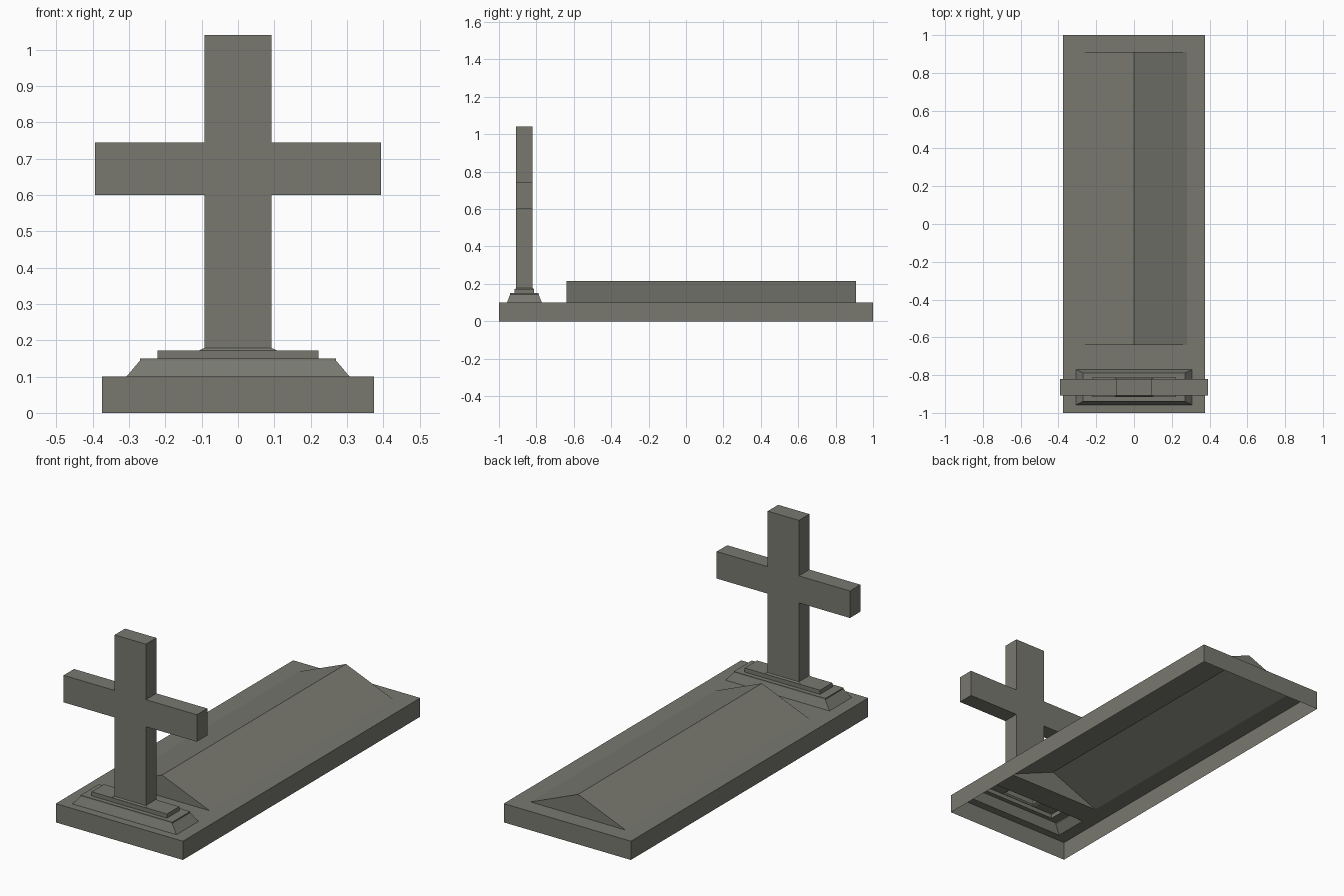
import bpy, bmesh

if "Cube" in bpy.data.objects:
    bpy.data.objects.remove(bpy.data.objects["Cube"])

stone = bpy.data.materials.new("weathered_grey_stone")
stone.diffuse_color = (0.188, 0.190, 0.162, 1)
stone.use_nodes = True
stone.node_tree.nodes["Principled BSDF"].inputs["Base Color"].default_value = stone.diffuse_color


def finish(name, bm):
    bmesh.ops.remove_doubles(bm, verts=bm.verts, dist=0.0001)
    mesh = bpy.data.meshes.new(name)
    bm.to_mesh(mesh)
    bm.free()
    mesh.materials.append(stone)
    obj = bpy.data.objects.new(name, mesh)
    bpy.context.collection.objects.link(obj)
    return obj


def loft(bm, sections):
    """Skin a stack of rectangles (half width, y min, y max, z) with open ends."""
    rows = []
    for w, y0, y1, z in sections:
        rows.append([bm.verts.new(p) for p in
                     ((-w, y0, z), (w, y0, z), (w, y1, z), (-w, y1, z))])
    for a, b in zip(rows, rows[1:]):
        for i in range(4):
            j = (i + 1) % 4
            bm.faces.new((a[i], a[j], b[j], b[i]))


W, TOP = 0.375, 0.10
MOUND = (0.28, -0.64, 0.91, TOP)
PLINTH = (0.307, -0.957, -0.771, TOP)
YC, D = -0.864, 0.044          # cross centre and half depth

# Hollow slab: walls, and a top open beneath the mound and the plinth
bm = bmesh.new()
loft(bm, [(W, -1, 1, 0), (W, -1, 1, TOP)])
loft(bm, [(W, -1, -0.705, TOP), PLINTH])
loft(bm, [(W, -0.705, 1, TOP), MOUND])
finish("grave_slab", bm)

# Ridged grave cover
bm = bmesh.new()
w, y0, y1, z = MOUND
ends = [[bm.verts.new(p) for p in ((-w, y, z), (w, y, z), (0, y, 0.215))]
        for y in (y0, y1)]
(l0, r0, t0), (l1, r1, t1) = ends
for f in ((l0, r0, t0), (r1, l1, t1), (r0, r1, t1, t0), (l1, l0, t0, t1)):
    bm.faces.new(f)
finish("ridged_cover", bm)

# Stepped plinth with a small collar around the shaft
bm = bmesh.new()
loft(bm, [PLINTH,
          (0.27, YC - 0.076, YC + 0.076, 0.144),
          (0.27, YC - 0.076, YC + 0.076, 0.15),
          (0.222, YC - 0.052, YC + 0.052, 0.15),
          (0.222, YC - 0.052, YC + 0.052, 0.172),
          (0.107, YC - 0.050, YC + 0.050, 0.172),
          (0.092, YC - D, YC + D, 0.179)])
finish("stepped_plinth", bm)

# Cross: mirrored outline, extruded, open at its foot
right = [(0.092, 0.179), (0.092, 0.60), (0.393, 0.60),
         (0.393, 0.744), (0.092, 0.744), (0.092, 1.04)]
outline = right + [(-x, z) for x, z in reversed(right)]
bm = bmesh.new()
front = [bm.verts.new((x, YC - D, z)) for x, z in outline]
back = [bm.verts.new((x, YC + D, z)) for x, z in outline]
bm.faces.new(front)
bm.faces.new(back[::-1])
for i in range(len(outline) - 1):
    bm.faces.new((front[i], back[i], back[i + 1], front[i + 1]))
finish("cross", bm)
